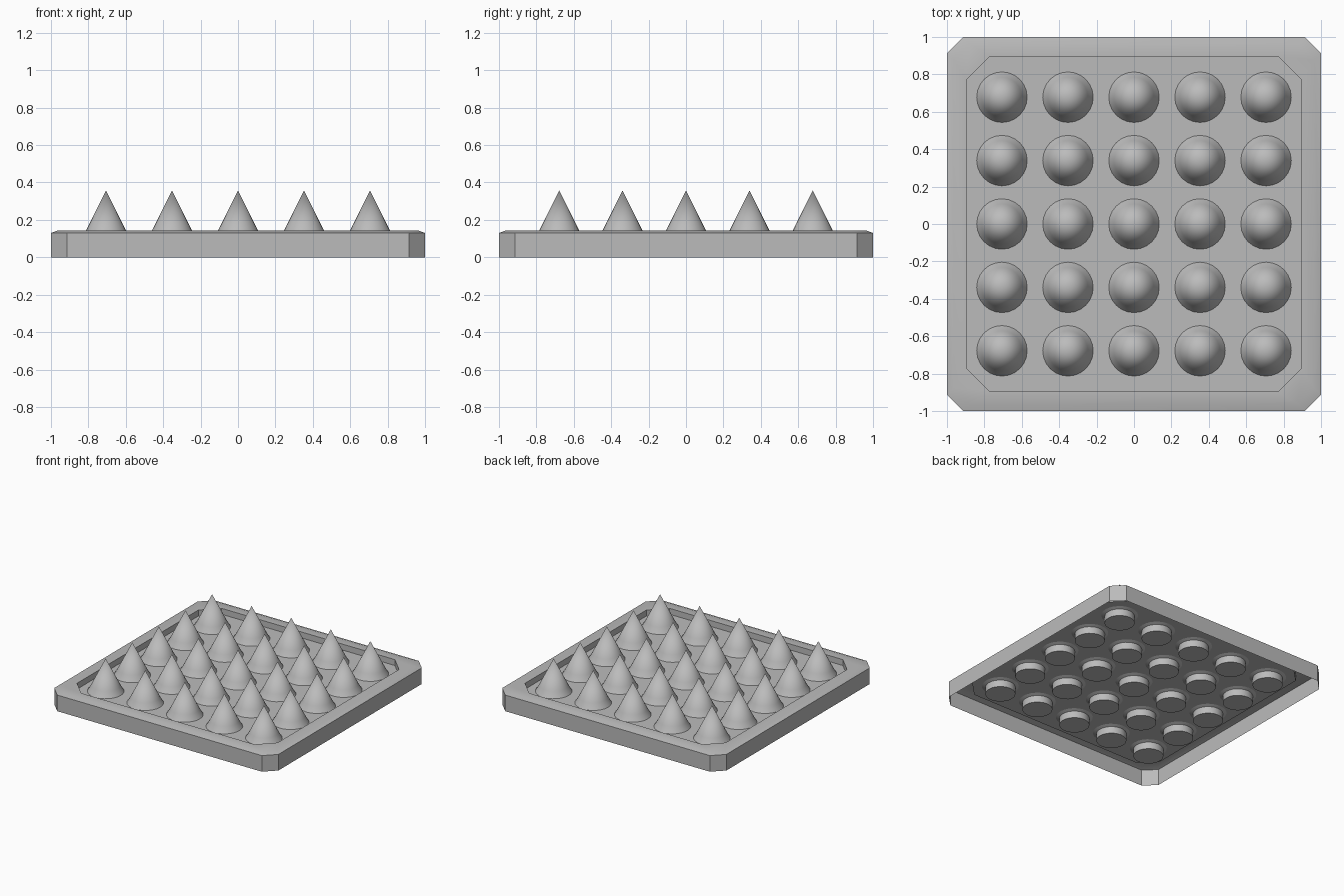
import bpy, bmesh, math

if "Cube" in bpy.data.objects:
    bpy.data.objects.remove(bpy.data.objects["Cube"])

grey = bpy.data.materials.new("plain_grey")
grey.diffuse_color = (0.5, 0.5, 0.5, 1)
grey.use_nodes = True
grey.node_tree.nodes["Principled BSDF"].inputs["Base Color"].default_value = grey.diffuse_color


def finish(bm, name):
    bmesh.ops.recalc_face_normals(bm, faces=bm.faces)
    mesh = bpy.data.meshes.new(name)
    bm.to_mesh(mesh)
    bm.free()
    mesh.materials.append(grey)
    obj = bpy.data.objects.new(name, mesh)
    bpy.context.collection.objects.link(obj)
    bpy.ops.object.select_all(action='DESELECT')
    obj.select_set(True)
    bpy.context.view_layer.objects.active = obj
    bpy.ops.object.shade_smooth_by_angle(angle=math.radians(30))
    return obj


def bridge(bm, a, b):
    n = len(a)
    for i in range(n):
        j = (i + 1) % n
        bm.faces.new((a[i], a[j], b[j], b[i]))


def octagon(bm, half, cut, z):
    s, c = half, half - cut
    pts = [(s, -c), (s, c), (c, s), (-c, s), (-s, c), (-s, -c), (-c, -s), (c, -s)]
    return [bm.verts.new((x, y, z)) for x, y in pts]


# Open-bottomed tray: outer wall, bevelled lip, recessed floor
bm = bmesh.new()
rings = [octagon(bm, *r) for r in (
    (1.0, 0.087, 0.0), (1.0, 0.087, 0.13), (0.965, 0.09, 0.143),
    (0.895, 0.122, 0.143), (0.895, 0.122, 0.095))]
for a, b in zip(rings, rings[1:]):
    bridge(bm, a, b)
bm.faces.new(rings[-1])
finish(bm, "tray")

# Spike with a stepped collar and a round plug under the floor
SIDES = 24
profile = [(0.11, 0.03), (0.11, 0.085), (0.135, 0.095), (0.124, 0.112), (0.107, 0.143)]
bm = bmesh.new()
rings = [[bm.verts.new((r * math.cos(2 * math.pi * i / SIDES),
                        r * math.sin(2 * math.pi * i / SIDES), z))
          for i in range(SIDES)] for r, z in profile]
for a, b in zip(rings, rings[1:]):
    bridge(bm, a, b)
bm.faces.new(rings[0][::-1])
tip = bm.verts.new((0, 0, 0.357))
for i in range(SIDES):
    bm.faces.new((rings[-1][i], rings[-1][(i + 1) % SIDES], tip))
spike = finish(bm, "spike")

# Five by five grid of spikes
for row in range(-2, 3):
    for col in range(-2, 3):
        obj = spike if (row, col) == (-2, -2) else spike.copy()
        if obj is not spike:
            bpy.context.collection.objects.link(obj)
        obj.location = (col * 0.353, row * 0.339, 0)
